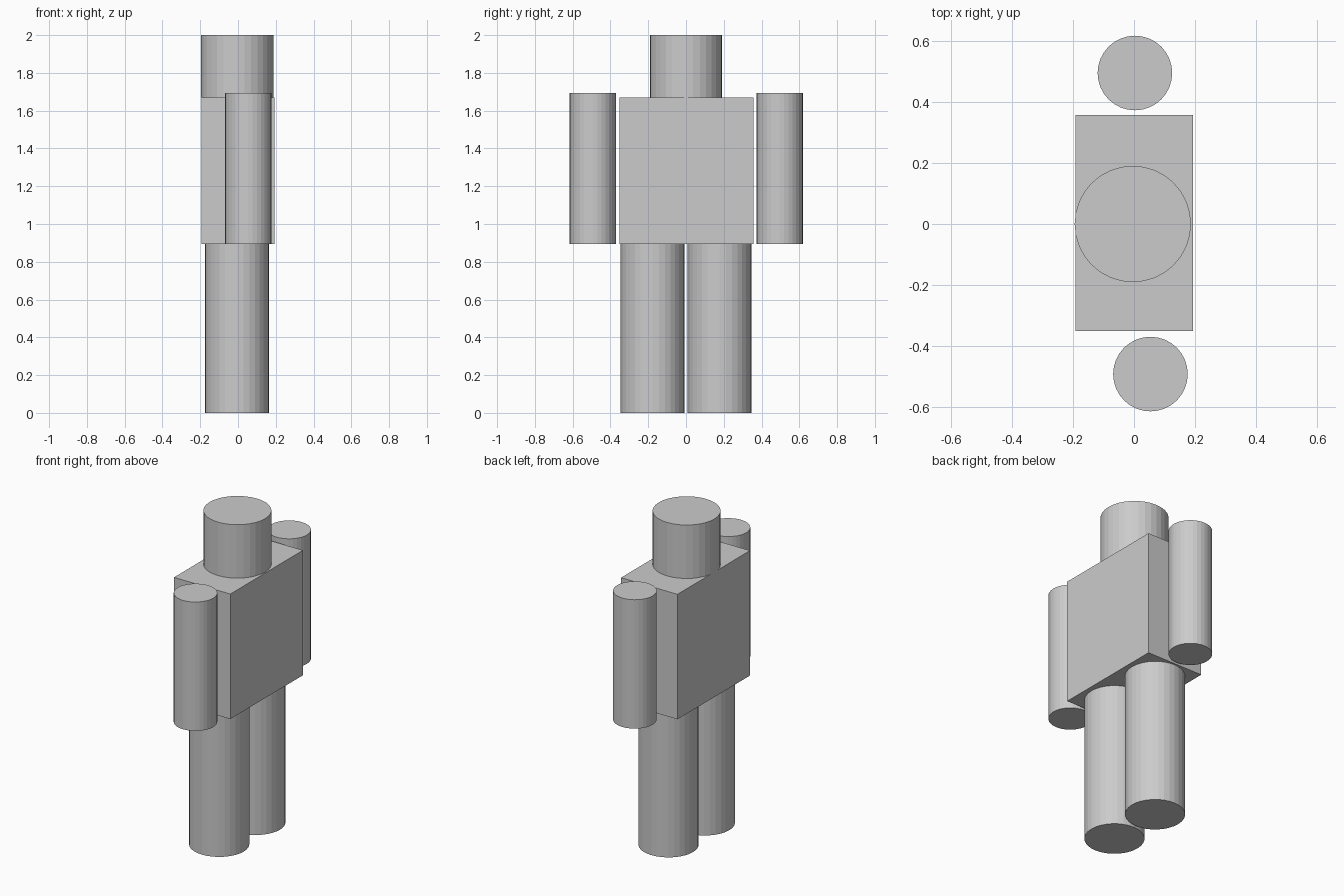
import bpy

if "Cube" in bpy.data.objects:
    bpy.data.objects.remove(bpy.data.objects["Cube"])


def cylinder(name, x, y, radius, bottom, top):
    bpy.ops.mesh.primitive_cylinder_add(
        vertices=32, radius=radius, depth=top - bottom,
        location=(x, y, (bottom + top) / 2))
    bpy.context.object.name = name


def box(name, low, high):
    centre = [(a + b) / 2 for a, b in zip(low, high)]
    bpy.ops.mesh.primitive_cube_add(size=1, location=centre)
    obj = bpy.context.object
    obj.name = name
    obj.scale = [b - a for a, b in zip(low, high)]
    bpy.ops.object.transform_apply(location=False, rotation=False, scale=True)


HIP, SHOULDER = 0.895, 1.669

# Torso block and head
box("torso", (-0.192, -0.352, HIP), (0.194, 0.358, SHOULDER))
cylinder("head", -0.004, 0.0, 0.191, SHOULDER, 2.0)

# Legs
for side, y in (("right", -0.177), ("left", 0.178)):
    cylinder(side + "_leg", -0.005, y, 0.169, 0.0, HIP)

# Arms, one set slightly off the other
for side, x, y in (("right", 0.054, -0.493), ("left", 0.003, 0.496)):
    cylinder(side + "_arm", x, y, 0.1225, HIP, 1.693)
